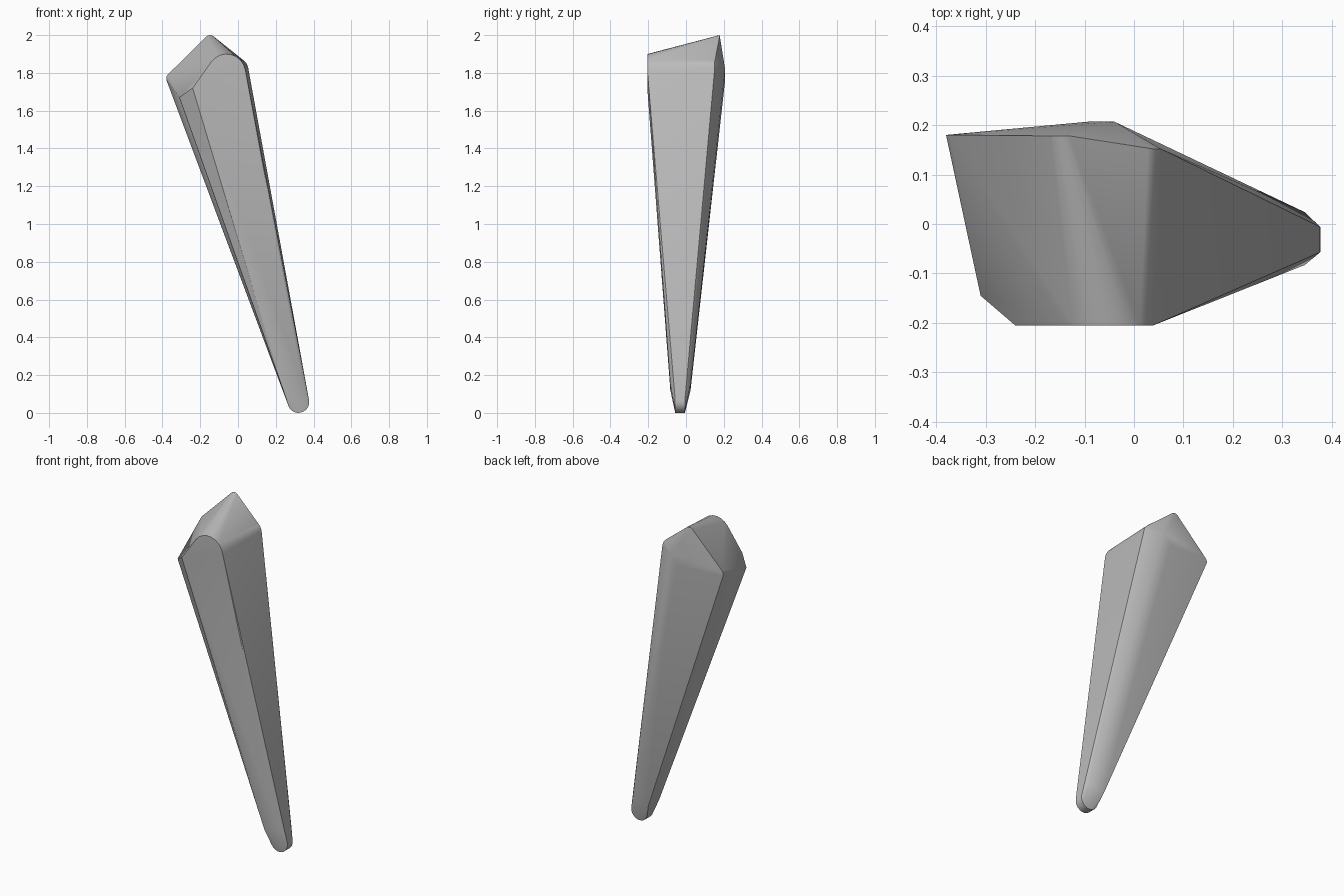
import bpy, bmesh
from math import cos, sin, radians

old = bpy.data.objects.get("Cube")
if old:
    bpy.data.objects.remove(old, do_unlink=True)


def arc(x, z, radius, start, end, steps, y):
    """Rounded corner in the plane of constant y, angles in degrees."""
    angles = [radians(start + (end - start) * i / steps) for i in range(steps + 1)]
    return [(x + radius * cos(a), y, z + radius * sin(a)) for a in angles]


def material(name, value):
    mat = bpy.data.materials.new(name)
    mat.use_nodes = True
    colour = (value, value, value, 1)
    mat.diffuse_color = colour
    mat.node_tree.nodes["Principled BSDF"].inputs["Base Color"].default_value = colour
    return mat


def hull_object(name, points, mat):
    """Convex solid spanned by the given corner points."""
    bm = bmesh.new()
    for point in points:
        bm.verts.new(point)
    result = bmesh.ops.convex_hull(bm, input=bm.verts)
    loose = {v for v in result["geom_interior"] if isinstance(v, bmesh.types.BMVert)}
    bmesh.ops.delete(bm, geom=list(loose), context='VERTS')
    bmesh.ops.dissolve_limit(bm, angle_limit=radians(1), verts=bm.verts, edges=bm.edges)
    bmesh.ops.recalc_face_normals(bm, faces=bm.faces)
    mesh = bpy.data.meshes.new(name)
    bm.to_mesh(mesh)
    bm.free()
    mesh.materials.append(mat)
    obj = bpy.data.objects.new(name, mesh)
    bpy.context.collection.objects.link(obj)
    bpy.context.view_layer.objects.active = obj
    obj.select_set(True)
    bpy.ops.object.shade_smooth_by_angle(angle=radians(35))
    return obj


# Front crown: rounded top, then a chamfer towards the right side
front_crown = arc(-.06, 1.8, .1, 10, 145, 8, -.205)
front_chamfer = [(-.24, -.205, 1.72), (-.31, -.145, 1.67)]

# Back crown: three softened corners of the sloping top
back_shoulder = arc(-.01, 1.815, .065, 10, 54, 4, .152)
back_peak = arc(-.148, 1.97, .03, 54, 135, 4, .178)
back_corner = arc(-.35, 1.77, .03, 135, 195, 3, .18)

# Ridge bulging out of the back, below the crown
back_ridge = [(-.09, .207, 1.76), (-.04, .207, 1.82)]

# Ankle where the taper turns in to the small rounded foot
ankle = [(x, y, z) for x, z in ((.24, .12), (.345, .15)) for y in (-.083, .024)]
foot = [p for y in (-.057, -.006) for p in arc(.32, .057, .057, 190, 370, 10, y)]

hull_object(
    "tapered_leg",
    front_crown + front_chamfer + back_shoulder + back_peak + back_corner
    + back_ridge + ankle + foot,
    material("plain grey", .5),
)
